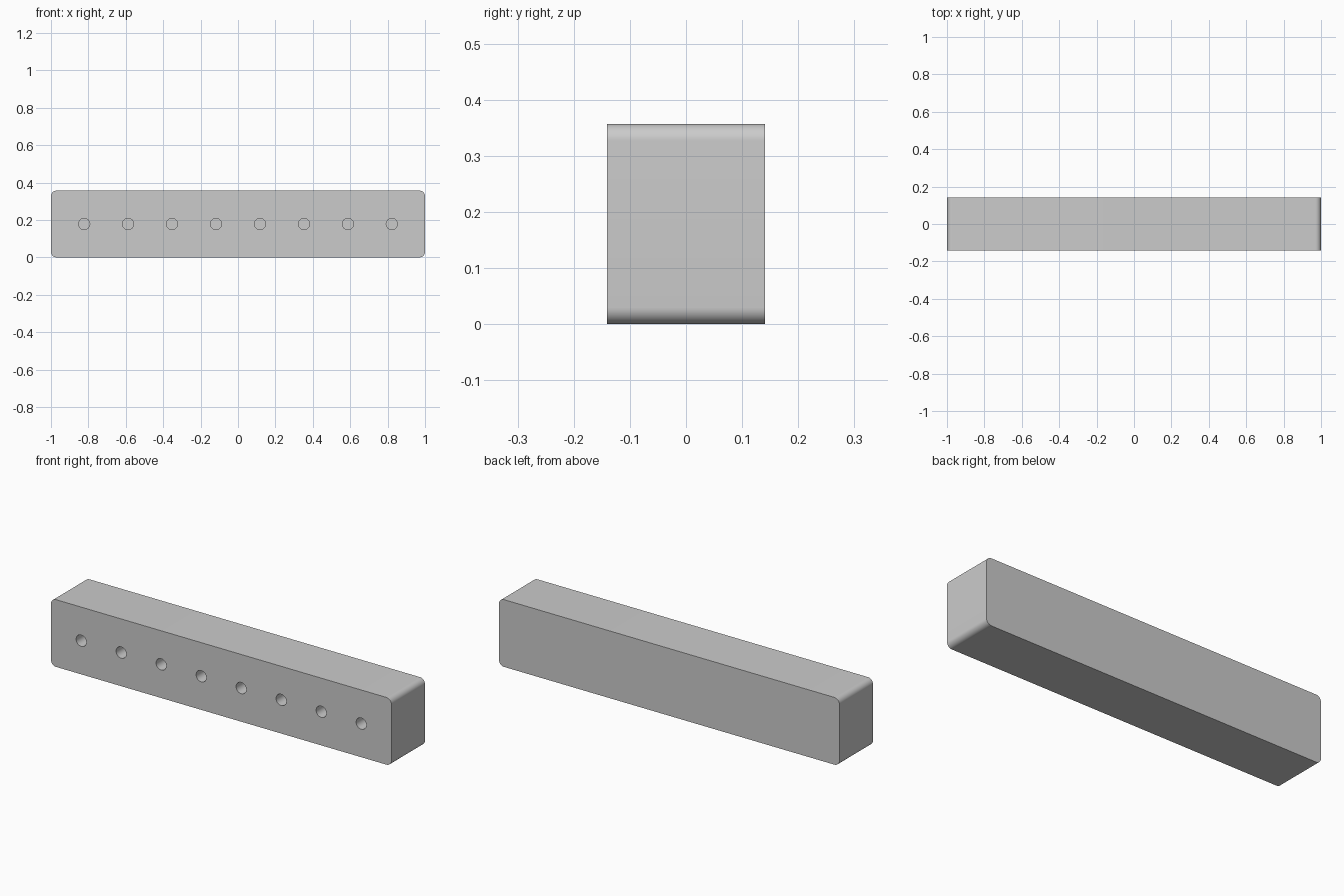
import bpy, bmesh
from math import pi, cos, sin
from mathutils import Matrix

if "Cube" in bpy.data.objects:
    bpy.data.objects.remove(bpy.data.objects["Cube"])

HALF_D, HEIGHT, RADIUS = 0.141, 0.357, 0.03
HOLES, PITCH, HOLE_R, HOLE_DEPTH = 8, 0.235, 0.03, 0.14


def new_object(name, bm):
    bmesh.ops.recalc_face_normals(bm, faces=bm.faces)
    mesh = bpy.data.meshes.new(name)
    bm.to_mesh(mesh)
    bm.free()
    obj = bpy.data.objects.new(name, mesh)
    bpy.context.collection.objects.link(obj)
    return obj


# Bar: rounded rectangle front profile, extruded to the back
bm = bmesh.new()
steps = 12
profile = []
for i, (sx, sz) in enumerate([(1, 1), (-1, 1), (-1, -1), (1, -1)]):
    cx = sx * (1 - RADIUS)
    cz = HEIGHT / 2 + sz * (HEIGHT / 2 - RADIUS)
    for k in range(steps + 1):
        a = pi / 2 * (i + k / steps)
        profile.append(bm.verts.new((cx + RADIUS * cos(a), -HALF_D, cz + RADIUS * sin(a))))
front = bm.faces.new(profile)
back = bmesh.ops.extrude_face_region(bm, geom=[front], use_keep_orig=True)
moved = [v for v in back["geom"] if isinstance(v, bmesh.types.BMVert)]
bmesh.ops.translate(bm, verts=moved, vec=(0, 2 * HALF_D, 0))
bar = new_object("bar", bm)

# Cutters for the row of blind round holes in the front
bm = bmesh.new()
for i in range(HOLES):
    x = (i - (HOLES - 1) / 2) * PITCH
    place = Matrix.Translation((x, -HALF_D, HEIGHT / 2)) @ Matrix.Rotation(pi / 2, 4, 'X')
    bmesh.ops.create_cone(bm, cap_ends=True, segments=48, radius1=HOLE_R,
                          radius2=HOLE_R, depth=2 * HOLE_DEPTH, matrix=place)
cutter = new_object("hole_cutters", bm)
cutter.hide_render = True
cutter.hide_set(True)

cut = bar.modifiers.new("holes", 'BOOLEAN')
cut.operation = 'DIFFERENCE'
cut.solver = 'EXACT'
cut.object = cutter

# Apply the cut, then shade smooth with sharp edges
bpy.context.view_layer.objects.active = bar
bar.select_set(True)
bpy.ops.object.modifier_apply(modifier=cut.name)
bpy.data.objects.remove(cutter, do_unlink=True)
bpy.ops.object.shade_smooth_by_angle(angle=pi / 6)
